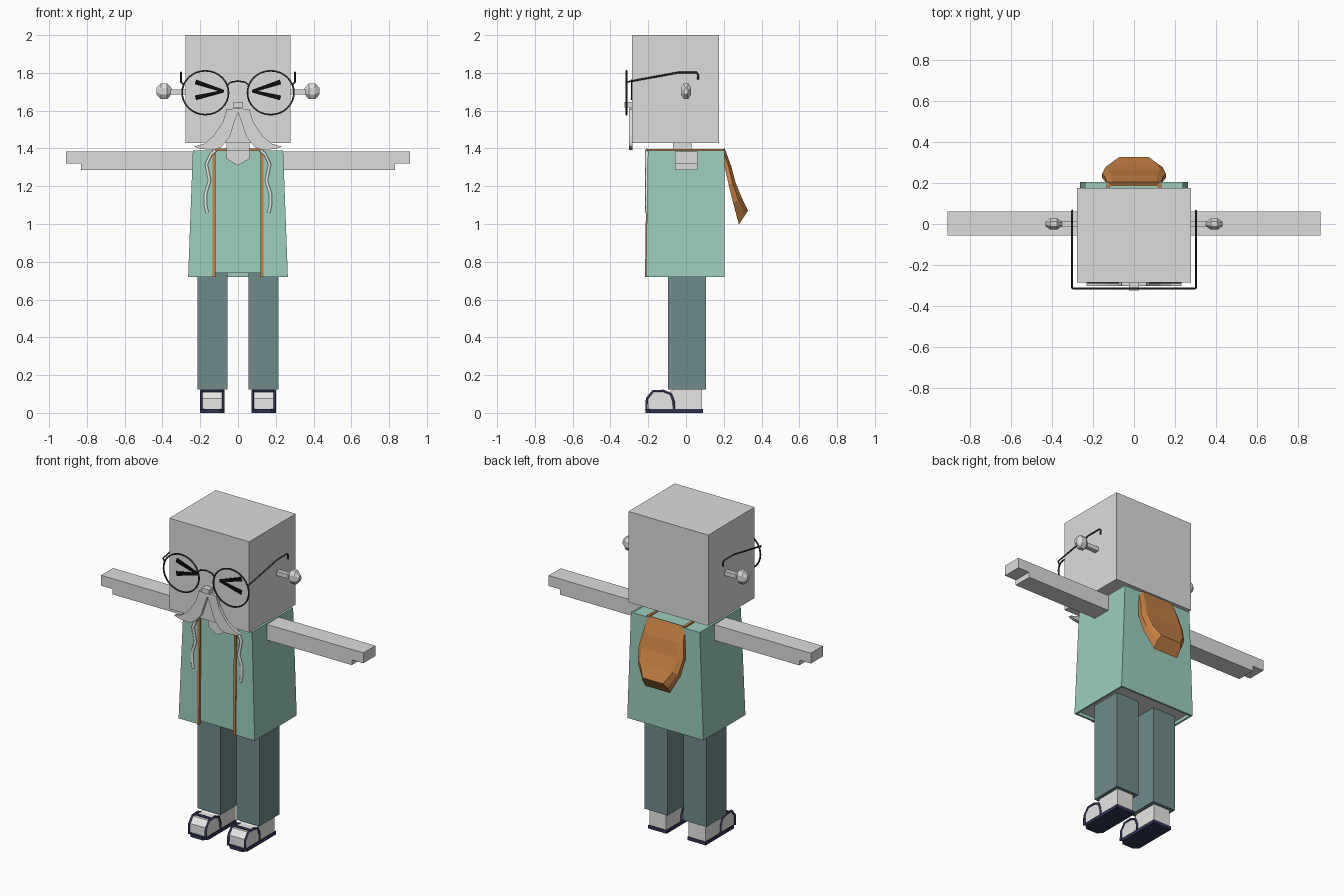
import bpy, bmesh, math
from mathutils import Vector

old = bpy.data.objects.get("Cube")
if old:
    bpy.data.objects.remove(old, do_unlink=True)


def material(name, r, g, b):
    m = bpy.data.materials.new(name)
    m.use_nodes = True
    m.diffuse_color = (r, g, b, 1)
    m.node_tree.nodes["Principled BSDF"].inputs["Base Color"].default_value = (r, g, b, 1)
    return m


SKIN = material("pale_grey", .72, .72, .72)
GREEN = material("sea_green", .34, .62, .51)
TROUSER = material("slate_teal", .16, .26, .26)
ORANGE = material("burnt_orange", .56, .22, .06)
NAVY = material("navy", .03, .035, .09)
SOCK = material("off_white", .84, .84, .83)
BLACK = material("black", .004, .004, .004)
WIRE = material("dark_wire", .04, .04, .045)


def loft(name, rings, mat):
    """Join rings of equal length with quads and cap both ends."""
    bm = bmesh.new()
    rows = [[bm.verts.new(p) for p in ring] for ring in rings]
    n = len(rows[0])
    for a, b in zip(rows, rows[1:]):
        for i in range(n):
            j = (i + 1) % n
            bm.faces.new((a[i], a[j], b[j], b[i]))
    bm.faces.new(rows[0])
    bm.faces.new(rows[-1])
    bmesh.ops.recalc_face_normals(bm, faces=bm.faces)
    me = bpy.data.meshes.new(name)
    bm.to_mesh(me)
    bm.free()
    me.materials.append(mat)
    ob = bpy.data.objects.new(name, me)
    bpy.context.collection.objects.link(ob)
    return ob


def rect(x0, x1, y0, y1, z):
    return [(x0, y0, z), (x1, y0, z), (x1, y1, z), (x0, y1, z)]


def box(name, x0, x1, y0, y1, z0, z1, mat):
    return loft(name, [rect(x0, x1, y0, y1, z) for z in (z0, z1)], mat)


def plate(name, pts, y0, y1, mat):
    """Extrude an x-z outline along y."""
    return loft(name, [[(x, y, z) for x, z in pts] for y in (y0, y1)], mat)


def tube(name, pts, radius, mat, closed=False):
    cu = bpy.data.curves.new(name, "CURVE")
    cu.dimensions = "3D"
    cu.bevel_depth = radius
    cu.bevel_resolution = 1
    sp = cu.splines.new("POLY")
    sp.points.add(len(pts) - 1)
    for p, co in zip(sp.points, pts):
        p.co = (*co, 1)
    sp.use_cyclic_u = closed
    cu.use_fill_caps = not closed
    cu.materials.append(mat)
    ob = bpy.data.objects.new(name, cu)
    bpy.context.collection.objects.link(ob)
    bpy.ops.object.select_all(action="DESELECT")
    ob.select_set(True)
    bpy.context.view_layer.objects.active = ob
    bpy.ops.object.convert(target="MESH")
    return ob


# Head, neck and nose
box("head", -.277, .277, -.285, .175, 1.43, 2, SKIN)
box("neck", -.06, .06, -.07, .03, 1.38, 1.44, SKIN)
box("nose", -.025, .025, -.325, -.28, 1.617, 1.645, SKIN)
plate("chest_opening", [(-.065, 1.39), (-.06, 1.345), (0, 1.31), (.06, 1.345), (.065, 1.39)],
      -.205, -.18, SKIN)

# Torso: green sides, bare underside
torso = loft("torso", [rect(-.252, .252, -.204, .197, .74),
                       rect(-.232, .232, -.196, .197, 1.388)], GREEN)
torso.data.materials.append(SKIN)
for f in torso.data.polygons:
    f.material_index = 1 if f.normal.z < -.9 else 0


# Open-fronted coat shell
def coat_ring(hx, yf, z, yb=.205, t=.012, gap=.12):
    half = [(gap, yf + t), (hx - t, yf + t), (hx - t, yb - t)]
    outer = [(hx, yb), (hx, yf), (gap, yf)]
    right = outer + half
    left = [(-x, y) for x, y in reversed(right)]
    return [(x, y, z) for x, y in right + left]


loft("coat", [coat_ring(.264, -.212, .72), coat_ring(.239, -.202, 1.39)], GREEN)

# Hanging hood on the back: (half width, front y, front z, back y, back z)
hood = [(.13, .18, 1.385, .205, 1.4), (.14, .205, 1.3, .24, 1.305),
        (.155, .225, 1.21, .262, 1.22), (.14, .25, 1.11, .295, 1.14),
        (.085, .28, .998, .328, 1.07)]
loft("hood", [[(-w, yf, zf), (-w, yf * .4 + yb * .6, zf * .4 + zb * .6), (-w * .82, yb, zb),
               (w * .82, yb, zb), (w, yf * .4 + yb * .6, zf * .4 + zb * .6), (w, yf, zf)]
              for w, yf, zf, yb, zb in hood], ORANGE)

for s, side in ((1, "left"), (-1, "right")):
    # Arm with stepped hand
    plate(side + "_arm", [(s * x, z) for x, z in (
        (.225, 1.287), (.83, 1.287), (.83, 1.32), (.91, 1.32), (.91, 1.385), (.225, 1.385))],
        -.057, .062, SKIN)

    # Trim band down the front and over the shoulder
    loft(side + "_front_band", [rect(s * .126 - .008, s * .126 + .008, -.217, -.2, .72),
                                rect(s * .126 - .008, s * .126 + .008, -.208, -.19, 1.395)], ORANGE)
    box(side + "_shoulder_band", s * .126 - .008, s * .126 + .008, -.2, .2, 1.385, 1.396, ORANGE)

    # Leg
    a, b = sorted((s * .055, s * .215))
    box(side + "_leg", a, b, -.095, .105, .125, .745, TROUSER)

    # Foot, sole and sandal straps
    c = s * .136
    side_shape = [(-.2, .02), (-.2, .075), (-.17, .11), (-.09, .11), (-.06, .13), (.085, .13), (.085, .02)]
    loft(side + "_foot", [[(x, y, z) for y, z in side_shape] for x in (c - .058, c + .058)], SOCK)
    sole_shape = [(-.04, -.215), (.04, -.215), (.064, -.19), (.064, .09), (-.064, .09), (-.064, -.19)]
    loft(side + "_sole", [[(c + x, y, z) for x, y in sole_shape] for z in (0, .02)], NAVY)
    arc = [(-.21, .015), (-.207, .075), (-.175, .115), (-.12, .117), (-.08, .1), (-.065, .06), (-.063, .015)]
    for k in (-1, 1):
        tube(side + "_side_strap", [(c + k * .058, y, z) for y, z in arc], .007, NAVY)
    tube(side + "_cross_strap", [(c - .058, -.15, .116), (c + .058, -.15, .116)], .007, NAVY)

    # Ear stalk with a faceted knob
    a, b = sorted((s * .27, s * .37))
    box(side + "_ear_stalk", a, b, -.014, .014, 1.685, 1.712, SKIN)
    knob = [(.352, .4), (.375, 1), (.408, 1), (.432, .4)]
    loft(side + "_ear_knob", [[(s * x, .03 * r * math.cos(math.pi * (i + .5) / 4),
                                1.703 + .045 * r * math.sin(math.pi * (i + .5) / 4))
                               for i in range(8)] for x, r in knob], SKIN)

    # Squeezed-shut eye: two strokes meeting toward the nose
    tip = Vector((s * .075, 1.703))
    for z in (1.752, 1.668):
        end = Vector((s * .225, z))
        d = (end - tip).normalized()
        n = Vector((-d.y, d.x))
        plate(side + "_eye_stroke", [tip + n * .007, end + n * .013, end - n * .013, tip - n * .007],
              -.291, -.284, BLACK)

    # Spectacle rim and temple
    tube(side + "_rim", [(s * .173 + .123 * math.cos(t * math.pi / 16), -.315,
                          1.695 + .116 * math.sin(t * math.pi / 16)) for t in range(32)],
         .005, WIRE, True)
    tube(side + "_temple", [(s * x, y, z) for x, y, z in (
        (.29, -.315, 1.74), (.302, -.312, 1.752), (.302, -.04, 1.802), (.302, .055, 1.802),
        (.302, .065, 1.79), (.302, .063, 1.765))], .005, WIRE)

    # Drooping moustache half and long whisker strand
    plate(side + "_moustache", [(s * x, z) for x, z in (
        (0, 1.612), (.06, 1.608), (.08, 1.54), (.13, 1.465), (.18, 1.425), (.232, 1.41),
        (.2, 1.398), (.13, 1.392), (.09, 1.405), (.045, 1.46), (.012, 1.56), (0, 1.59))],
        -.303, -.284, SKIN)
    tube(side + "_whisker", [(s * x, -.207, z) for x, z in (
        (.118, 1.39), (.142, 1.37), (.168, 1.317), (.15, 1.23), (.172, 1.16), (.172, 1.1), (.163, 1.06))],
        .009, SOCK)

# Spectacle bridge
tube("bridge", [(-.055, -.315, 1.735), (-.04, -.315, 1.75), (0, -.315, 1.757),
                (.04, -.315, 1.75), (.055, -.315, 1.735)], .005, WIRE)
